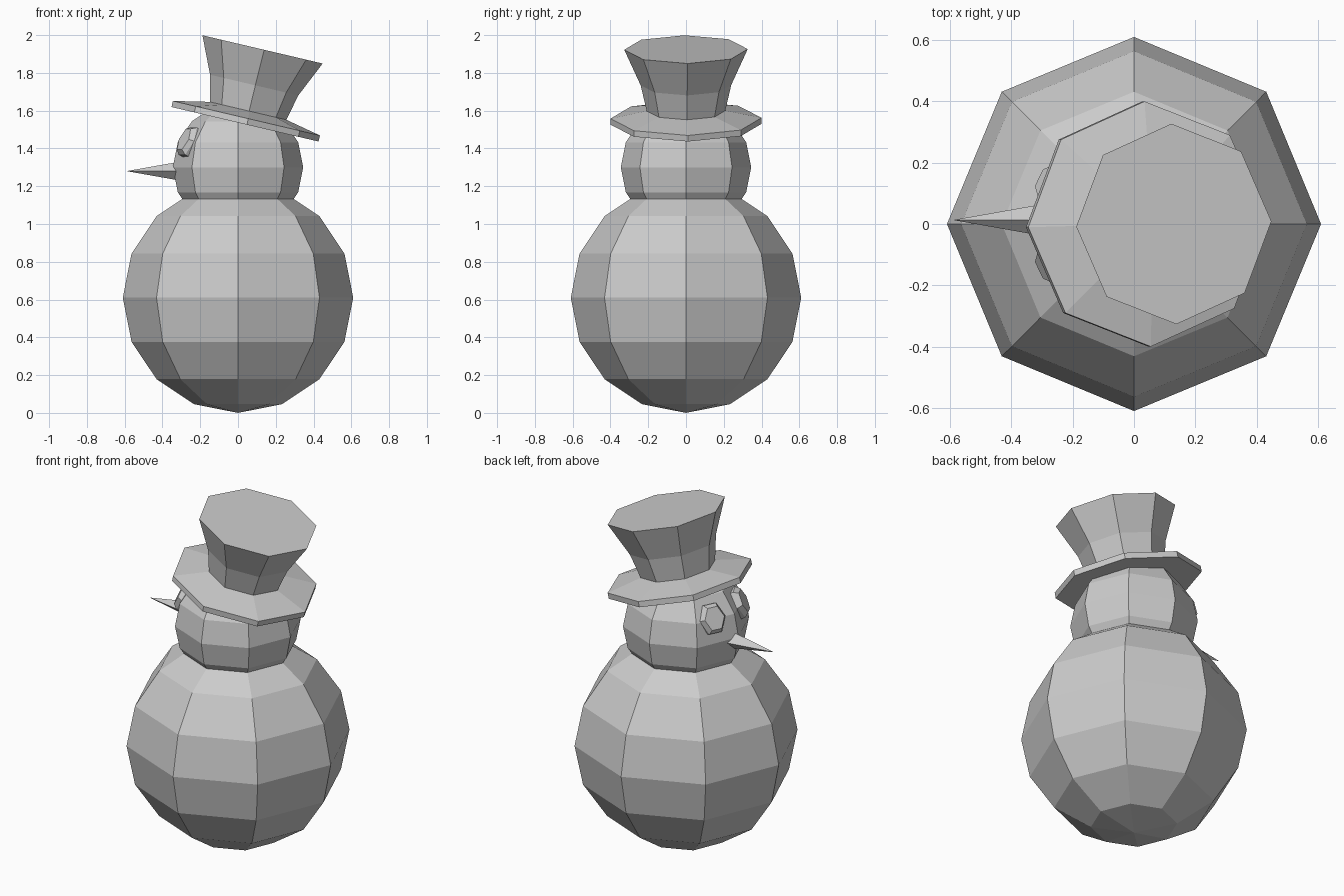
import bpy, bmesh, math
from math import cos, sin, pi, radians
from mathutils import Matrix, Vector

if "Cube" in bpy.data.objects:
    bpy.data.objects.remove(bpy.data.objects["Cube"])


def add_object(name, bm, matrix=Matrix()):
    bmesh.ops.recalc_face_normals(bm, faces=bm.faces)
    bm.transform(matrix)
    mesh = bpy.data.meshes.new(name)
    bm.to_mesh(mesh)
    bm.free()
    obj = bpy.data.objects.new(name, mesh)
    bpy.context.collection.objects.link(obj)
    return obj


def ball(name, radius, z):
    bm = bmesh.new()
    bmesh.ops.create_uvsphere(bm, u_segments=8, v_segments=8, radius=radius)
    return add_object(name, bm, Matrix.Translation((0, 0, z)))


def lathe(name, profile, sides, matrix):
    """Capped solid of revolution from (radius, height) points."""
    bm = bmesh.new()
    rings = [[bm.verts.new((r * cos(2 * pi * i / sides), r * sin(2 * pi * i / sides), h))
              for i in range(sides)] for r, h in profile]
    for a, b in zip(rings, rings[1:]):
        for i in range(sides):
            j = (i + 1) % sides
            bm.faces.new((a[i], a[j], b[j], b[i]))
    bm.faces.new(rings[0])
    bm.faces.new(rings[-1])
    return add_object(name, bm, matrix)


# Snow balls
ball("body", 0.61, 0.61)
ball("head", 0.345, 1.30)

# Tilted hat: thin brim edge, sloped brim top, flared crown
hat_pose = (Matrix.Translation((0.037, 0, 1.528))
            @ Matrix.Rotation(radians(13.2), 4, 'Y')
            @ Matrix.Rotation(radians(1.5), 4, 'Z'))
lathe("hat", [(0.4, 0), (0.4, 0.033), (0.208, 0.073), (0.24, 0.213), (0.327, 0.407)],
      8, hat_pose)

# Carrot nose pointing to -x
lathe("nose", [(0.055, 0), (0.001, 0.305)], 4,
      Matrix.Translation((-0.28, 0.013, 1.28)) @ Matrix.Rotation(-pi / 2, 4, 'Y'))

# Button eyes seated on the head, facing outward and up
for side, label in ((1, "left"), (-1, "right")):
    az, el = pi - side * radians(26), radians(25)
    n = Vector((cos(el) * cos(az), cos(el) * sin(az), sin(el)))
    u = Vector((-sin(az), cos(az), 0))
    v = n.cross(u)
    pose = Matrix((u * 0.92, v * 1.08, n)).transposed().to_4x4()
    pose.translation = Vector((0, 0, 1.30)) + n * 0.322
    lathe("eye_" + label, [(0.085, -0.03), (0.085, 0.005), (0.065, 0.03)], 6, pose)
